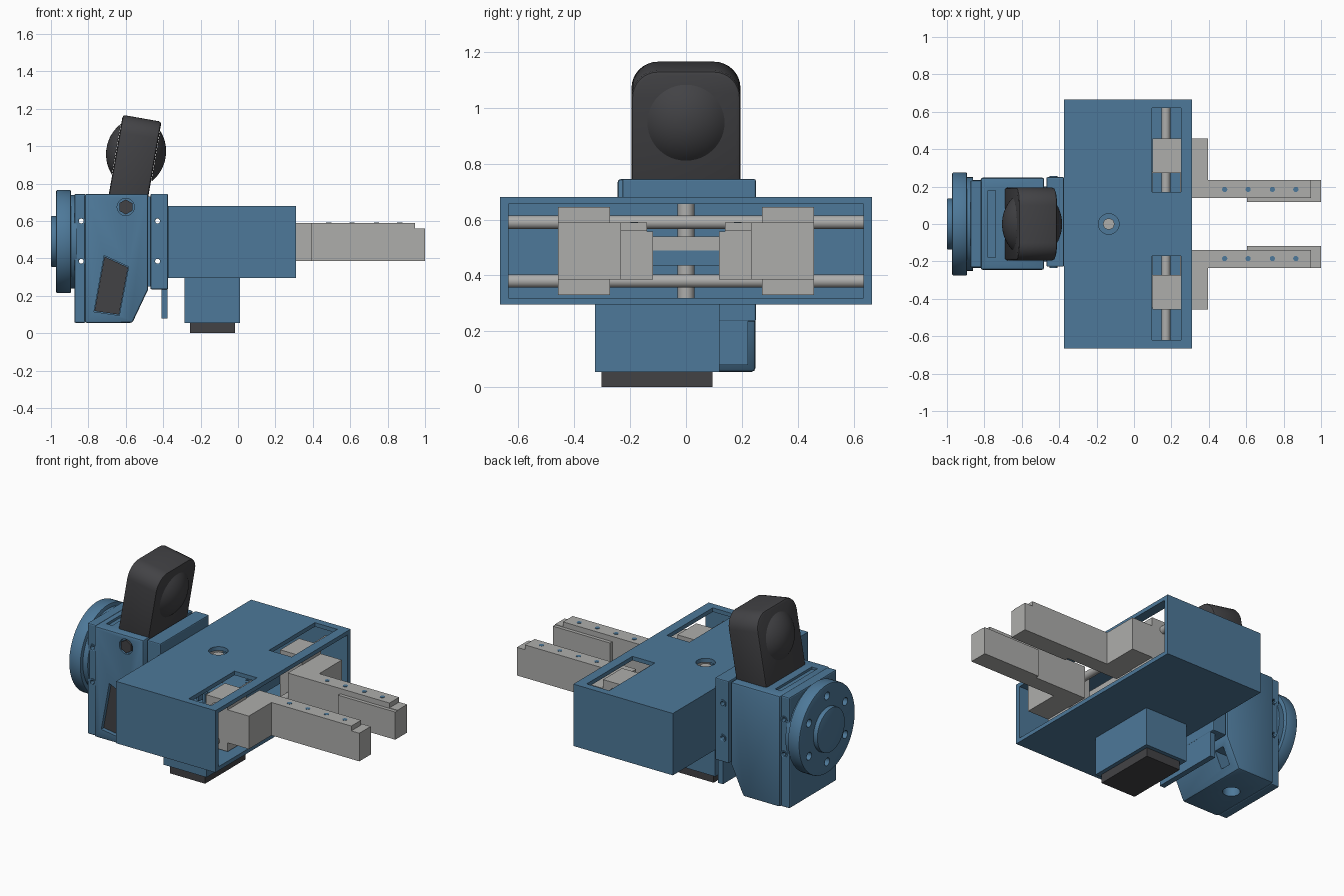
import bpy, bmesh, math
from mathutils import Vector, Matrix

if "Cube" in bpy.data.objects:
    bpy.data.objects.remove(bpy.data.objects["Cube"])


def material(name, rgb):
    m = bpy.data.materials.new(name)
    m.diffuse_color = (*rgb, 1)
    m.use_nodes = True
    m.node_tree.nodes["Principled BSDF"].inputs["Base Color"].default_value = m.diffuse_color
    return m


BLUE = material("blue", (0.075, 0.19, 0.32))
DARK = material("dark", (0.055, 0.055, 0.06))
STEEL = material("steel", (0.42, 0.42, 0.41))


def finish(name, bm, mat, bevel=0):
    bmesh.ops.recalc_face_normals(bm, faces=bm.faces)
    me = bpy.data.meshes.new(name)
    bm.to_mesh(me)
    bm.free()
    ob = bpy.data.objects.new(name, me)
    bpy.context.collection.objects.link(ob)
    if mat:
        me.materials.append(mat)
    if bevel:
        mod = ob.modifiers.new("bevel", 'BEVEL')
        mod.width, mod.segments, mod.limit_method = bevel, 2, 'ANGLE'
        apply(ob, mod)
    return ob


def apply(ob, mod):
    bpy.ops.object.select_all(action='DESELECT')
    bpy.context.view_layer.objects.active = ob
    ob.select_set(True)
    bpy.ops.object.modifier_apply(modifier=mod.name)


def smooth(ob, angle=30):
    bpy.ops.object.select_all(action='DESELECT')
    bpy.context.view_layer.objects.active = ob
    ob.select_set(True)
    bpy.ops.object.shade_smooth_by_angle(angle=math.radians(angle))


def box(name, x, y, z, mat=None, bevel=0):
    bm = bmesh.new()
    bmesh.ops.create_cube(bm, size=1)
    for v in bm.verts:
        v.co = Vector((sum(x) / 2 + v.co.x * (x[1] - x[0]),
                       sum(y) / 2 + v.co.y * (y[1] - y[0]),
                       sum(z) / 2 + v.co.z * (z[1] - z[0])))
    return finish(name, bm, mat, bevel)


def cyl(name, a, b, r, mat=None, seg=48, bevel=0):
    a, b = Vector(a), Vector(b)
    rot = (b - a).to_track_quat('Z', 'Y').to_matrix().to_4x4()
    bm = bmesh.new()
    bmesh.ops.create_cone(bm, cap_ends=True, segments=seg, radius1=r, radius2=r, depth=(b - a).length,
                          matrix=Matrix.Translation((a + b) / 2) @ rot)
    ob = finish(name, bm, mat, bevel)
    if seg > 8:
        smooth(ob)
    return ob


def prism(name, pts, axis, lo, hi, mat=None, bevel=0):
    """Extrude a 2D outline along one axis (0=x, 1=y, 2=z)."""
    def co(p, t):
        q = list(p)
        q.insert(axis, t)
        return q
    bm = bmesh.new()
    f = bm.faces.new([bm.verts.new(co(p, lo)) for p in pts])
    ex = bmesh.ops.extrude_face_region(bm, geom=[f])
    for v in ex["geom"]:
        if isinstance(v, bmesh.types.BMVert):
            v.co[axis] = hi
    return finish(name, bm, mat, bevel)


def cut(ob, *cutters):
    for c in cutters:
        c.hide_render = True
        mod = ob.modifiers.new("cut", 'BOOLEAN')
        mod.operation, mod.solver, mod.object = 'DIFFERENCE', 'EXACT', c
        apply(ob, mod)
        bpy.data.objects.remove(c)
    return ob


# Hollow gripper housing, open at the front end, with two top windows
housing = box("gripper_housing", (-0.375, 0.31), (-0.665, 0.665), (0.295, 0.68), BLUE)
cut(housing, box("c", (-0.345, 0.4), (-0.635, 0.635), (0.32, 0.655)),
    box("c", (0.095, 0.25), (0.17, 0.62), (0.6, 0.8)),
    box("c", (0.095, 0.25), (-0.62, -0.17), (0.6, 0.8)),
    cyl("c", (-0.135, 0, 0.6), (-0.135, 0, 0.8), 0.055))

# Drive: shaft, pinion and two toothed racks
cyl("pinion_shaft", (-0.135, 0, 0.32), (-0.135, 0, 0.66), 0.03, STEEL, 32)
N = 28
teeth = [(-0.135 + r * math.cos(2 * math.pi * (i + o) / N), r * math.sin(2 * math.pi * (i + o) / N))
         for i in range(N) for o, r in ((0, .155), (.3, .155), (.45, .185), (.85, .185))]
prism("pinion_gear", teeth, 2, 0.435, 0.49, BLUE)
for s in (1, -1):
    face, back = -0.135 + s * 0.205, -0.135 + s * 0.235
    pts = [(back, s * 0.28), (back, -s * 0.45)]
    for i in range(18):
        y = -s * (0.45 - i * 0.04)
        pts += [(face, y), (face, y + s * .016), (face - s * .022, y + s * .02), (face - s * .022, y + s * .034)]
    pts.append((face, s * 0.28))
    prism("toothed_rack", pts, 2, 0.435, 0.49, BLUE)
    x = sorted((face, back))
    box("rack_bar", x, sorted((s * 0.28, -s * 0.45)), (0.49, 0.54), STEEL)

# Guide rods
for z in (0.59, 0.38):
    cyl("guide_rod", (0.17, -0.64, z), (0.17, 0.64, z), 0.024, STEEL, 32)

# Sliders and fingers, mirrored across y
for s in (1, -1):
    def sy(a, b):
        return sorted((s * a, s * b))
    box("slider_block", (0.1, 0.25), sy(0.272, 0.458), (0.33, 0.645), STEEL)
    box("finger_base", (0.245, 0.395), sy(0.14, 0.458), (0.385, 0.59), STEEL)
    prism("finger", [(0.39, 0.385), (1, 0.385), (1, 0.56), (0.945, 0.56), (0.945, 0.59), (0.39, 0.59)],
          1, *sy(0.14, 0.235), STEEL)
    box("finger_pad", (0.605, 1), sy(0.118, 0.141), (0.385, 0.557), STEEL)
    for x in (0.485, 0.61, 0.74, 0.865):
        cyl("finger_screw", (x, s * 0.185, 0.57), (x, s * 0.185, 0.592), 0.014, BLUE, 20)

# Motor under the housing
box("motor_case", (-0.285, 0.01), (-0.325, 0.12), (0.055, 0.296), BLUE)
box("motor_cap", (-0.257, -0.015), (-0.302, 0.095), (0, 0.056), DARK)

# Wrist body with slanted lower corner, pocket, screw holes
wrist = prism("wrist_body", [(-0.82, 0.055), (-0.565, 0.055), (-0.48, 0.235), (-0.48, 0.745), (-0.82, 0.745)],
              1, -0.245, 0.248, BLUE, 0.012)
pocket = [(-0.715, 0.415), (-0.585, 0.355), (-0.635, 0.095), (-0.77, 0.115)]
cut(wrist, prism("c", pocket, 1, -0.3, -0.205),
    cyl("c", (-0.6, -0.3, 0.675), (-0.6, -0.225, 0.675), 0.046),
    cyl("c", (-0.7, 0.02, 0), (-0.7, 0.02, 0.12), 0.05),
    box("c", (-0.78, -0.74), (-0.18, 0.18), (0.73, 0.8)),
    box("c", (-0.6, -0.4), (0.12, 0.19), (0.1, 0.2)))
smooth(wrist)
prism("pocket_insert", [(-0.675 + (x + .675) * .97, .245 + (z - .245) * .97) for x, z in pocket],
      1, -0.226, -0.2, DARK)
cyl("hex_bolt", (-0.6, -0.246, 0.675), (-0.6, -0.22, 0.675), 0.04, DARK, 6)

# Rear ears and front coupling plate with screw holes right through
rear = box("wrist_rear", (-0.875, -0.815), (-0.232, 0.232), (0.055, 0.745), BLUE, 0.008)
plate = box("coupling_plate", (-0.468, -0.374), (-0.228, 0.25), (0.235, 0.745), BLUE, 0.006)
for ob, x in ((rear, -0.838), (plate, -0.43)):
    for z in (0.6, 0.385):
        cut(ob, cyl("c", (x, -0.4, z), (x, 0.4, z), 0.013, seg=24))
        for s in (1, -1):
            y = (0.25 if ob is plate and s > 0 else 0.23) * s
            ring = cyl("screw_ring", (x, y - 0.006, z), (x, y + 0.006, z), 0.022, BLUE, 24)
            cut(ring, cyl("c", (x, -0.4, z), (x, 0.4, z), 0.013, seg=24))
box("wrist_neck", (-0.485, -0.46), (-0.2, 0.2), (0.25, 0.73), BLUE)
box("coupling_lip", (-0.41, -0.376), (-0.222, 0.222), (0.08, 0.24), BLUE)

# Mounting flange disc with bolt circle and centre boss
flange = cyl("mount_flange", (-0.972, 0, 0.49), (-0.893, 0, 0.49), 0.275, BLUE, 72, 0.006)
for i in range(6):
    a = math.radians(60 * i + 30)
    y, z = 0.205 * math.cos(a), 0.49 + 0.205 * math.sin(a)
    cut(flange, cyl("c", (-1.1, y, z), (-0.92, y, z), 0.024, seg=24))
smooth(flange)
cyl("flange_collar", (-0.895, 0, 0.49), (-0.86, 0, 0.49), 0.25, BLUE, 72)
cyl("flange_boss", (-1, 0, 0.49), (-0.965, 0, 0.49), 0.136, BLUE, 64, 0.005)

# Tilted sensor head with rounded top and a shallow dome on each side
R = 0.095
outline = [(-0.195, -0.28)]
for cy, a0 in ((0.1, 0), (-0.1, 90)):
    outline += [(cy + R * math.cos(math.radians(a0 + k * 11.25)), 0.092 + R * math.sin(math.radians(a0 + k * 11.25)))
                for k in range(9)]
outline.insert(1, (0.195, -0.28))
tilt = Matrix.Translation((-0.545, 0, 0.965)) @ Matrix.Rotation(math.radians(10), 4, 'Y')
head = prism("sensor_head", outline, 0, -0.105, 0.105, DARK, 0.014)
head.data.transform(tilt)
smooth(head)
cap_r = 0.205
for s in (1, -1):
    bm = bmesh.new()
    rings = []
    for k in range(9):
        a = math.asin(0.138 / cap_r) * (1 - k / 9)
        h = 0.105 + 0.055 - cap_r * (1 - math.cos(a))
        rings.append([bm.verts.new((s * h, cap_r * math.sin(a) * math.cos(t * math.pi / 24),
                                    cap_r * math.sin(a) * math.sin(t * math.pi / 24))) for t in range(48)])
    for p, q in zip(rings, rings[1:]):
        for t in range(48):
            bm.faces.new((p[t], p[t - 1], q[t - 1], q[t]))
    bm.faces.new(rings[-1])
    bm.faces.new(rings[0])
    bm.transform(tilt)
    smooth(finish("sensor_dome", bm, DARK), 40)
